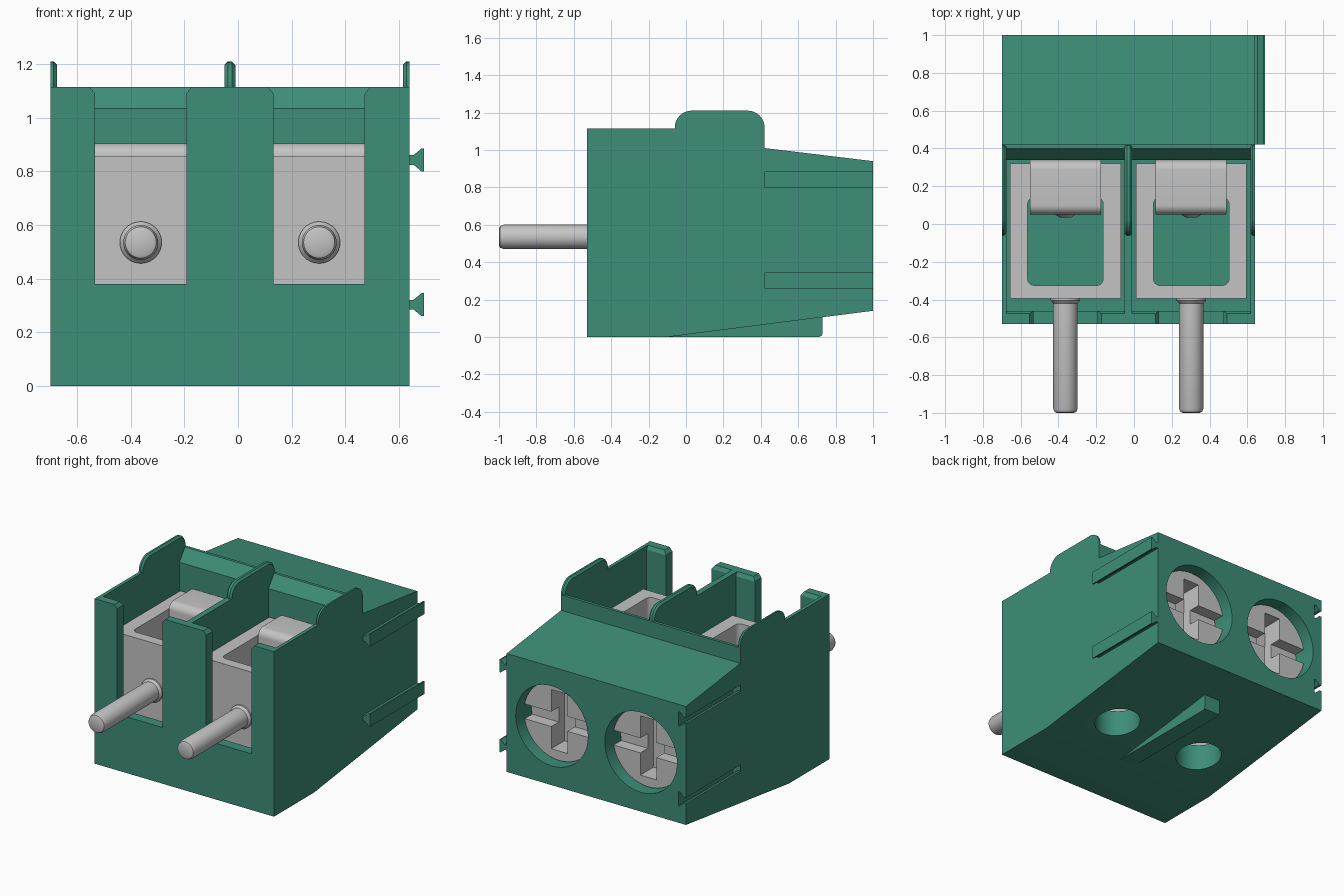
import bpy, bmesh, math

if "Cube" in bpy.data.objects:
    bpy.data.objects.remove(bpy.data.objects["Cube"])


def material(name, rgb):
    m = bpy.data.materials.new(name)
    m.use_nodes = True
    m.diffuse_color = (*rgb, 1)
    m.node_tree.nodes["Principled BSDF"].inputs["Base Color"].default_value = (*rgb, 1)
    return m


GREEN = material("green plastic", (0.047, 0.27, 0.19))
METAL = material("grey metal", (0.55, 0.55, 0.55))


def finish(name, bm, mat):
    bmesh.ops.recalc_face_normals(bm, faces=bm.faces)
    mesh = bpy.data.meshes.new(name)
    bm.to_mesh(mesh)
    bm.free()
    mesh.materials.append(mat)
    ob = bpy.data.objects.new(name, mesh)
    bpy.context.collection.objects.link(ob)
    return ob


def prism_bm(pts, axis, a, b):
    """Extrude a (y,z), (x,z) or (x,y) outline along the x, y or z axis."""
    place = {"x": lambda p, t: (t, p[0], p[1]),
             "y": lambda p, t: (p[0], t, p[1]),
             "z": lambda p, t: (p[0], p[1], t)}[axis]
    bm = bmesh.new()
    ends = [[bm.verts.new(place(p, t)) for p in pts] for t in (a, b)]
    for ring in ends:
        bm.faces.new(ring)
    n = len(pts)
    for i in range(n):
        j = (i + 1) % n
        bm.faces.new((ends[0][i], ends[0][j], ends[1][j], ends[1][i]))
    bmesh.ops.recalc_face_normals(bm, faces=bm.faces)
    return bm


def prism(name, pts, axis, a, b, mat=GREEN):
    return finish(name, prism_bm(pts, axis, a, b), mat)


def rect(x0, x1, y0, y1):
    return [(x0, y0), (x1, y0), (x1, y1), (x0, y1)]


def rounded(x0, x1, y0, y1, r, corners=(0, 1, 2, 3), steps=8):
    """Rectangle outline with chosen corners rounded, counted from lower left."""
    centres = [(x0 + r, y0 + r), (x1 - r, y0 + r), (x1 - r, y1 - r), (x0 + r, y1 - r)]
    out = []
    for k, (cx, cy) in enumerate(centres):
        if k not in corners:
            out.append(rect(x0, x1, y0, y1)[k])
            continue
        for s in range(steps + 1):
            t = math.pi * (1 + k / 2) + s / steps * math.pi / 2
            out.append((cx + r * math.cos(t), cy + r * math.sin(t)))
    return out


def disc(cx, cy, r, n=48):
    return [(cx + r * math.cos(i * math.tau / n), cy + r * math.sin(i * math.tau / n))
            for i in range(n)]


def lathe(name, profile, x, z, mat, n=40):
    """Stack rings of (radius, y) around an axis parallel to y."""
    bm = bmesh.new()
    rings = [[bm.verts.new((px, y, pz)) for px, pz in disc(x, z, r, n)] for r, y in profile]
    bm.faces.new(rings[0])
    bm.faces.new(rings[-1])
    for a, b in zip(rings, rings[1:]):
        for i in range(n):
            j = (i + 1) % n
            bm.faces.new((a[i], a[j], b[j], b[i]))
    return finish(name, bm, mat)


def cut(ob, cutter):
    mod = ob.modifiers.new("cut", "BOOLEAN")
    mod.operation = "DIFFERENCE"
    mod.solver = "EXACT"
    mod.object = cutter
    bpy.context.view_layer.objects.active = ob
    bpy.ops.object.modifier_apply(modifier=mod.name)
    bpy.data.objects.remove(cutter)


X0, X1, TOP, AXIS_Z = -0.70, 0.64, 1.115, 0.535
BAYS = (("right", -0.363), ("left", 0.303))
RAILS = (("lower", 0.303), ("upper", 0.843))

# Housing block with sloping back roof and underside
housing = prism("housing", [(-0.53, 0), (-0.53, TOP), (0.42, TOP), (0.42, 1.01),
                            (1, 0.94), (1, 0.14), (-0.1, 0)], "x", X0, X1)

for side, cx in BAYS:
    # Open bay, front slot, screw hole and wire hole
    cut(housing, prism("bay", [(-0.46, 0.2), (-0.46, 1.09), (-0.475, TOP), (-0.475, 1.3),
                               (0.4, 1.3), (0.4, TOP), (0.34, 1.035), (0.34, 0.2)],
                       "x", cx - 0.313, cx + 0.313))
    half = [(0.17, 0.38), (0.17, 1.09), (0.19, TOP), (0.19, 1.3)]
    slot = [(cx + x, z) for x, z in half] + [(cx - x, z) for x, z in reversed(half)]
    cut(housing, prism("slot", slot, "y", -0.6, -0.43))
    cut(housing, prism("screw_hole", disc(cx, 0.54, 0.27), "y", 0.3, 1.1))
    cut(housing, prism("wire_hole", disc(cx, 0.2, 0.143), "z", -0.1, 0.25))

# Dovetail rails on the left wall, matching grooves in the right wall
for level, z in RAILS:
    half = [(0.64, 0.018), (0.655, 0.018), (0.685, 0.043), (0.694, 0.043)]
    rail = [(x, z + h) for x, h in half] + [(x, z - h) for x, h in reversed(half)]
    prism(level + "_rail", rail, "y", 0.42, 1.0)
    half[0] = (0.6, 0.018)
    groove = [(x - 1.34, z + h * 1.1) for x, h in half]
    groove += [(x - 1.34, z - h * 1.1) for x, h in reversed(half)]
    cut(housing, prism("groove", groove, "y", 0.42, 1.1))

# Rounded ears on top of the side walls and the divider
for name, a, b in (("right_ear", X0, -0.676), ("middle_ear", -0.05, -0.01),
                   ("left_ear", 0.616, X1)):
    bm = prism_bm(rounded(-0.06, 0.42, TOP, 1.21, 0.09, (2, 3)), "x", a, b)
    inner = [x for x in (a, b) if x not in (X0, X1)]
    edges = [e for e in bm.edges
             if max(v.co.z for v in e.verts) > TOP + 0.001
             and any(all(abs(v.co.x - x) < 1e-4 for v in e.verts) for x in inner)]
    bmesh.ops.bevel(bm, geom=edges, offset=0.012, segments=1, affect="EDGES")
    finish(name, bm, GREEN)

# Foot rib under the sloping base
prism("foot_rib", [(-0.1, 0), (0.71, 0), (0.725, 0.006), (0.73, 0.02),
                   (0.73, 0.13), (0.4, 0.1)], "x", -0.09, 0.03)

for side, cx in BAYS:
    # Clamp cage with a vertical opening
    cage = prism(side + "_clamp_cage", rect(cx - 0.293, cx + 0.293, -0.395, 0.32),
                 "z", 0.22, 0.855, METAL)
    cut(cage, prism("opening", rounded(cx - 0.2, cx + 0.2, -0.325, 0.14, 0.035),
                    "z", 0, 1, METAL))
    # Clamp leaf bent over the cage
    prism(side + "_clamp_leaf", rounded(0.05, 0.338, 0.3, 0.905, 0.05, (2, 3)),
          "x", cx - 0.188, cx + 0.188, METAL)
    # Contact pin with collar and rounded tip
    lathe(side + "_pin", [(0.045, -1), (0.058, -0.994), (0.065, -0.975), (0.065, -0.42),
                          (0.078, -0.405), (0.078, -0.39)], cx, AXIS_Z, METAL)
    # Screw with cross slots in its head
    screw = lathe(side + "_screw", [(0.03, 0.035), (0.13, 0.1), (0.13, 0.65),
                                    (0.264, 0.65), (0.264, 0.92)], cx, 0.54, METAL, 48)
    cut(screw, prism("long_slot", rect(cx - 0.3, cx + 0.3, 0.49, 0.59), "y", 0.84, 1, METAL))
    cut(screw, prism("short_slot", rect(cx - 0.06, cx + 0.06, 0.34, 0.74),
                     "y", 0.78, 1, METAL))

# Smooth rounded surfaces, keep edges sharp
bpy.ops.object.select_all(action="DESELECT")
for ob in bpy.context.collection.objects:
    if ob.type == "MESH":
        ob.select_set(True)
        bpy.context.view_layer.objects.active = ob
bpy.ops.object.shade_smooth_by_angle(angle=math.radians(30))
